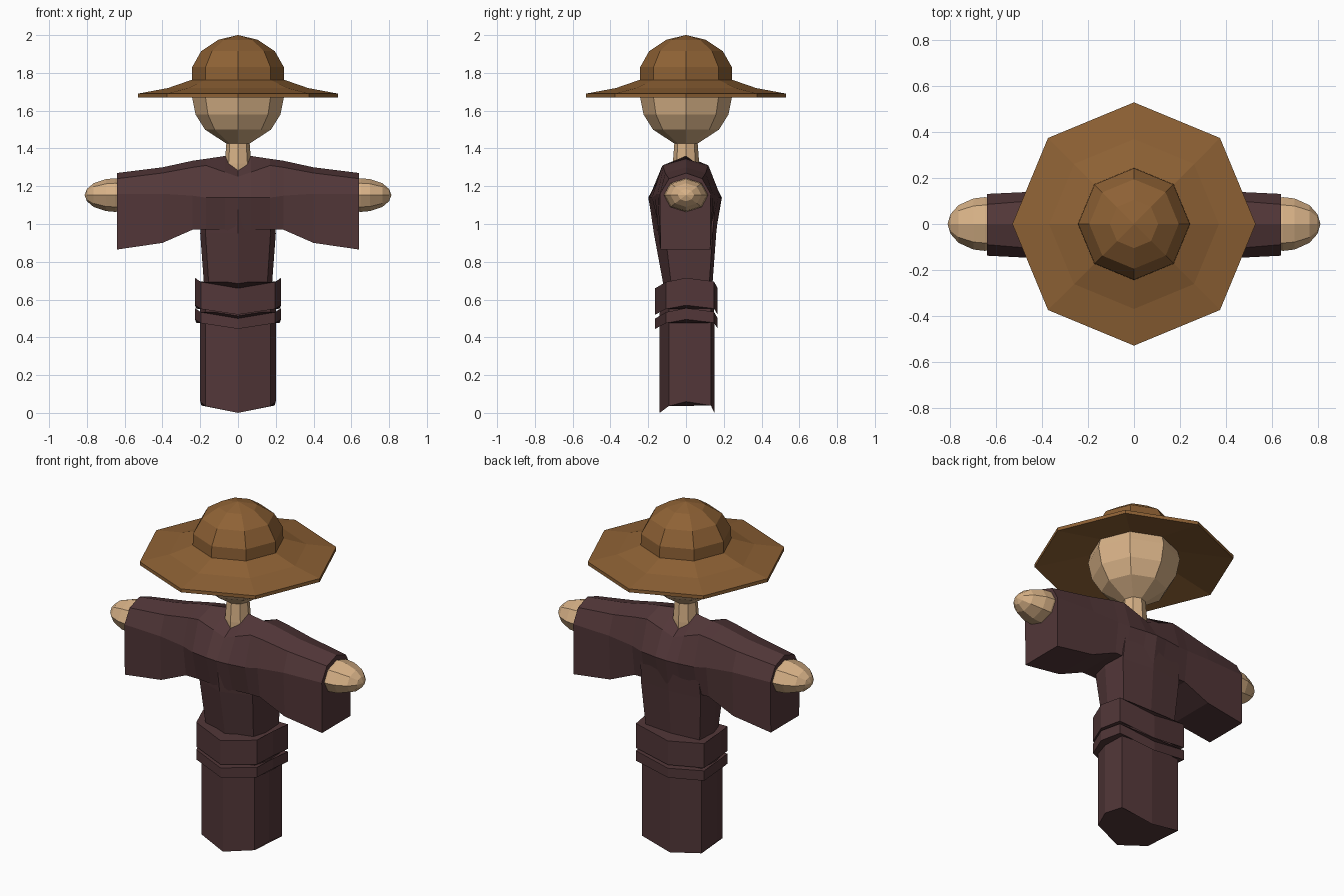
import bpy, bmesh, math

if "Cube" in bpy.data.objects:
    bpy.data.objects.remove(bpy.data.objects["Cube"])


def material(name, rgb):
    m = bpy.data.materials.new(name)
    m.diffuse_color = (*rgb, 1)
    m.use_nodes = True
    m.node_tree.nodes["Principled BSDF"].inputs["Base Color"].default_value = m.diffuse_color
    return m


STRAW = material("straw", (0.27, 0.12, 0.035))
CLOTH = material("cloth", (0.085, 0.038, 0.040))
SACK = material("sack", (0.68, 0.44, 0.24))


def loft(name, rings, mat):
    """Skin closed rings of equal length and cap both ends."""
    bm = bmesh.new()
    loops = [[bm.verts.new(p) for p in ring] for ring in rings]
    n = len(loops[0])
    for a, b in zip(loops, loops[1:]):
        for i in range(n):
            j = (i + 1) % n
            bm.faces.new((a[i], a[j], b[j], b[i]))
    bm.faces.new(loops[0])
    bm.faces.new(loops[-1])
    bmesh.ops.remove_doubles(bm, verts=bm.verts, dist=0.0005)
    bmesh.ops.recalc_face_normals(bm, faces=bm.faces)
    me = bpy.data.meshes.new(name)
    bm.to_mesh(me)
    bm.free()
    me.materials.append(mat)
    ob = bpy.data.objects.new(name, me)
    bpy.context.collection.objects.link(ob)
    return ob


def octagon(r, z):
    return [(r * math.cos(i * math.pi / 4), r * math.sin(i * math.pi / 4), z) for i in range(8)]


def turned(name, profile, mat):
    return loft(name, [octagon(r, z) for r, z in profile], mat)


def robe_ring(z, w, front, back, lift=0.0):
    """Eight-sided body section; the sides can be lifted above front and back."""
    pts = [(0, -front, 0), (.86 * w, -.65 * front, .6), (w, 0, 1), (.97 * w, .88 * back, .65),
           (0, back, 0), (-.97 * w, .88 * back, .65), (-w, 0, 1), (-.86 * w, -.65 * front, .6)]
    return [(x, y, z + lift * k) for x, y, k in pts]


# Hat: brim with sloping underside, and domed crown
turned("hat_brim", [(.20, 1.735), (.53, 1.67), (.53, 1.69), (.37, 1.72), (.24, 1.765)], STRAW)
turned("hat_crown", [(.245, 1.74), (.243, 1.83), (.195, 1.915), (.105, 1.975), (.002, 2.0)], STRAW)

# Head and neck
turned("head", [(.06, 1.425), (.175, 1.50), (.225, 1.58), (.245, 1.68), (.225, 1.76)], SACK)
turned("neck", [(.07, 1.28), (.07, 1.32), (.06, 1.45)], SACK)

# Robe body, with arched hem
loft("robe_body", [robe_ring(0, .20, .14, .15, .06),
                   robe_ring(.52, .20, .14, .15, .05),
                   robe_ring(.68, .18, .12, .14),
                   robe_ring(.95, .20, .17, .16),
                   robe_ring(1.14, .19, .198, .18)], CLOTH)

# Belt bands
for name, z0, z1 in (("belt_upper", .52, .66), ("belt_lower", .445, .50)):
    loft(name, [robe_ring(z0, .228, .163, .168, .05), robe_ring(z1, .228, .163, .168, .055)], CLOTH)

# Shoulders and sleeves: x, ridge z, shoulder (y, z), side (y, z), bottom (y, z)
sections = [(.64, 1.27, .09, 1.24, .138, 1.16, .135, .865),
            (.40, 1.30, .11, 1.27, .15, 1.16, .14, .90),
            (.24, 1.335, .12, 1.30, .165, 1.15, .14, .97),
            (.17, 1.345, .125, 1.31, .18, 1.14, .14, .97),
            (.07, 1.36, .125, 1.275, .195, 1.14, .15, .97),
            (0, 1.325, .125, 1.25, .20, 1.14, .165, .95)]


def sleeve_ring(s, sign):
    x, top, y1, z1, y2, z2, y3, z3 = s
    half = [(y1, z1), (y2, z2), (y3, z3)]
    x *= sign
    return ([(x, 0, top)] + [(x, -y, z) for y, z in half]
            + [(x, y * .95, z) for y, z in reversed(half)])


loft("robe_sleeves", [sleeve_ring(s, -1) for s in sections]
     + [sleeve_ring(s, 1) for s in reversed(sections[:-1])], CLOTH)

# Hands: egg shapes lying along x
for side, sign in (("left", -1), ("right", 1)):
    rings = []
    for x, r in ((.54, .65), (.59, .92), (.65, 1), (.70, .95), (.765, .70), (.80, .36), (.812, .01)):
        rings.append([(sign * x, .117 * r * math.cos(i * math.pi / 4),
                       1.153 + .089 * r * math.sin(i * math.pi / 4)) for i in range(8)])
    loft("hand_" + side, rings, SACK)
